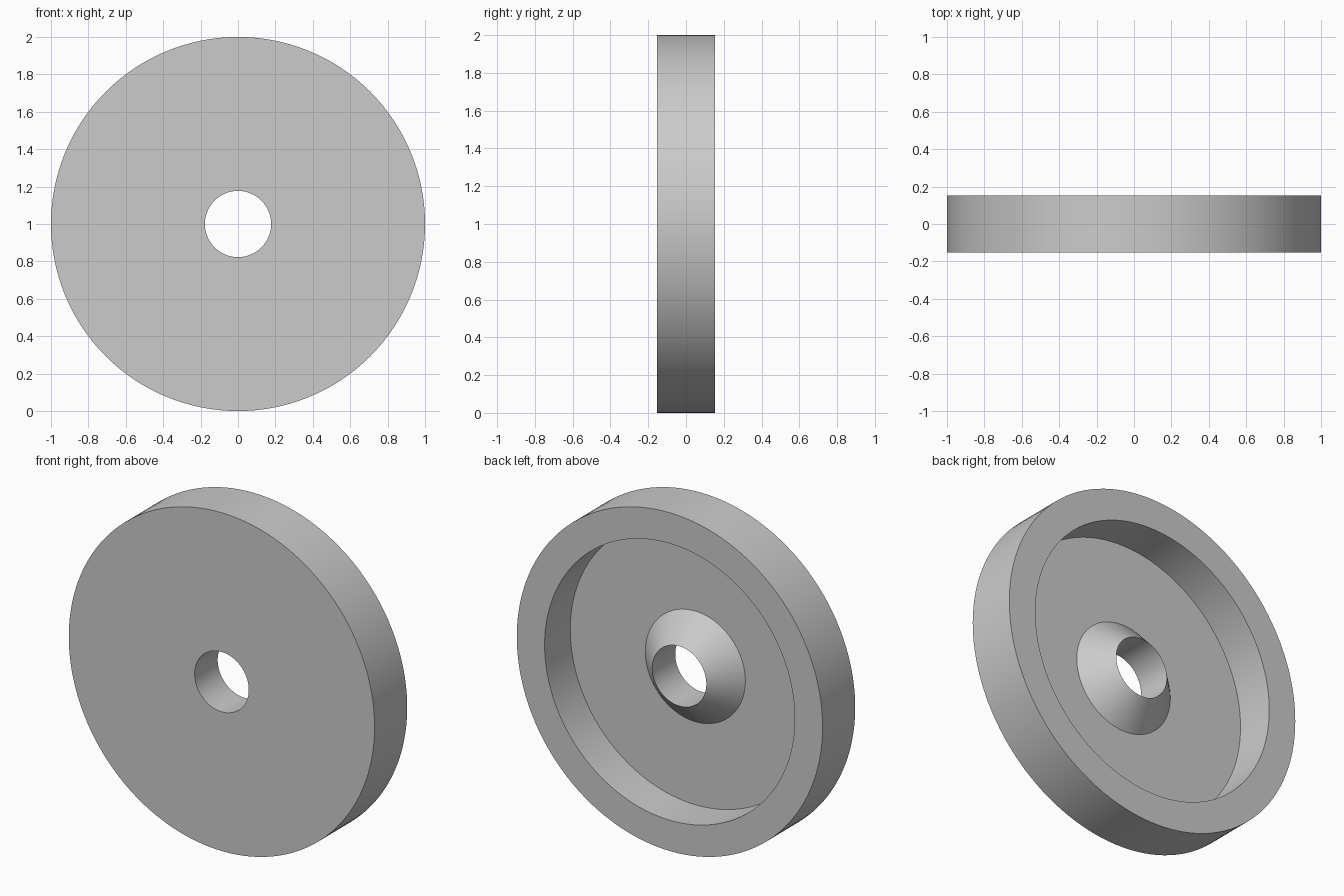
import bpy
import bmesh
from math import pi, radians
from mathutils import Matrix

default_cube = bpy.data.objects.get("Cube")
if default_cube:
    bpy.data.objects.remove(default_cube, do_unlink=True)

SEGMENTS = 128
HALF = 0.1525          # half of the disc thickness
FLOOR = -0.087         # back surface of the thin web
HUB_TOP = 0.063        # tip of the conical hub

# Light grey material
grey = bpy.data.materials.new("light_grey")
grey.use_nodes = True
colour = (0.6, 0.6, 0.6, 1)
grey.diffuse_color = colour
grey.node_tree.nodes["Principled BSDF"].inputs["Base Color"].default_value = colour

# Closed cross-section (radius, y): bore, front face, rim, pocket, conical hub
profile = [(0.177, -HALF), (1, -HALF), (1, HALF), (0.818, HALF),
           (0.818, FLOOR), (0.327, FLOOR), (0.177, HUB_TOP)]

# Revolve the section about the y axis
bm = bmesh.new()
verts = [bm.verts.new((r, y, 0)) for r, y in profile]
edges = [bm.edges.new((v, verts[i - 1])) for i, v in enumerate(verts)]
bmesh.ops.spin(bm, geom=verts + edges, cent=(0, 0, 0), axis=(0, 1, 0),
               angle=2 * pi, steps=SEGMENTS, use_merge=True)
bmesh.ops.remove_doubles(bm, verts=bm.verts, dist=0.0001)
bmesh.ops.recalc_face_normals(bm, faces=bm.faces)
bmesh.ops.transform(bm, matrix=Matrix.Translation((0, 0, 1)), verts=bm.verts)

mesh = bpy.data.meshes.new("recessed_disc")
bm.to_mesh(mesh)
bm.free()
mesh.materials.append(grey)
disc = bpy.data.objects.new("recessed_disc", mesh)
bpy.context.collection.objects.link(disc)

# Smooth round walls with crisp rims
bpy.ops.object.select_all(action='DESELECT')
disc.select_set(True)
bpy.context.view_layer.objects.active = disc
bpy.ops.object.shade_smooth_by_angle(angle=radians(30))
